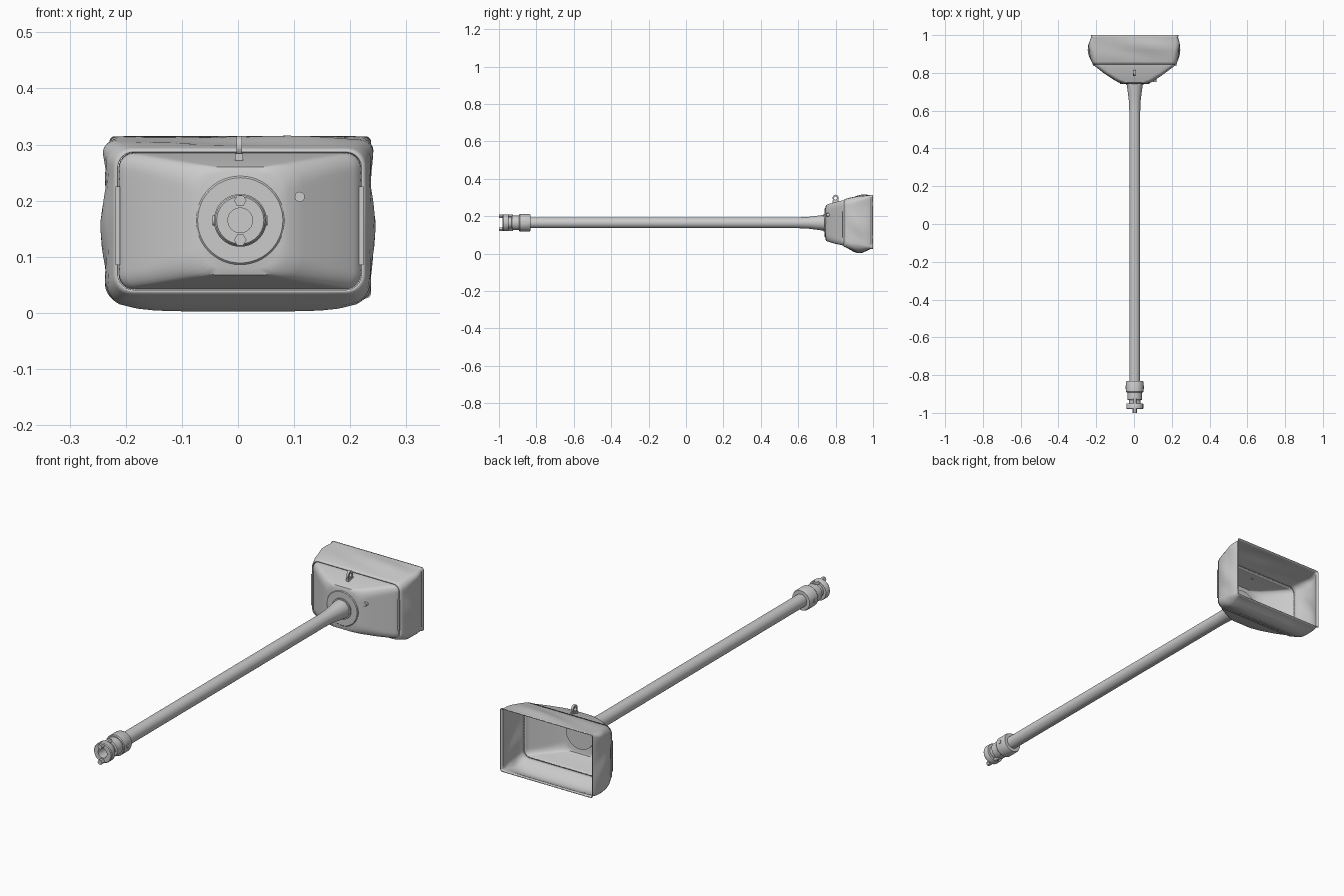
import bpy, bmesh, math
from mathutils import Vector, Matrix

if "Cube" in bpy.data.objects:
    bpy.data.objects.remove(bpy.data.objects["Cube"])

CX, CZ = 0.004, 0.165      # axis of the rod
grey = bpy.data.materials.new("plain grey")
grey.diffuse_color = (0.6, 0.6, 0.6, 1)
grey.use_nodes = True
grey.node_tree.nodes["Principled BSDF"].inputs["Base Color"].default_value = grey.diffuse_color


def finish(name, bm, angle=35, wall=0):
    bmesh.ops.recalc_face_normals(bm, faces=bm.faces)
    me = bpy.data.meshes.new(name)
    bm.to_mesh(me)
    bm.free()
    me.materials.append(grey)
    ob = bpy.data.objects.new(name, me)
    bpy.context.collection.objects.link(ob)
    bpy.ops.object.select_all(action='DESELECT')
    ob.select_set(True)
    bpy.context.view_layer.objects.active = ob
    if wall:
        mod = ob.modifiers.new("wall", 'SOLIDIFY')
        mod.thickness, mod.offset = wall, -1
    bpy.ops.object.shade_smooth_by_angle(angle=math.radians(angle))
    return ob


def skin(bm, loops, closed=False):
    rings = [[bm.verts.new(p) for p in loop] for loop in loops]
    n = len(rings[0])
    pairs = list(zip(rings, rings[1:])) + ([(rings[-1], rings[0])] if closed else [])
    for a, b in pairs:
        for i in range(n):
            bm.faces.new((a[i], a[(i + 1) % n], b[(i + 1) % n], b[i]))
    return rings


def turned(name, profile, x=CX, z=CZ, sides=40, closed=False, angle=35):
    """Revolve (radius, y) pairs about an axis along y."""
    bm = bmesh.new()
    turn = [2 * math.pi * i / sides for i in range(sides)]
    rings = skin(bm, [[(x + r * math.cos(a), y, z + r * math.sin(a)) for a in turn]
                      for r, y in profile], closed)
    if not closed:
        bm.faces.new(rings[0])
        bm.faces.new(rings[-1])
    return finish(name, bm, angle)


def rounded_loop(y, x0, x1, z0, z1, r, side=14, corner=6):
    pts = []
    corners = [(x1 - r, z1 - r), (x0 + r, z1 - r), (x0 + r, z0 + r), (x1 - r, z0 + r)]
    for k, (cx, cz) in enumerate(corners):
        for i in range(corner + 1):
            a = math.pi / 2 * (k + i / corner)
            pts.append(Vector((cx + r * math.cos(a), y, cz + r * math.sin(a))))
        nx, nz = corners[(k + 1) % 4]
        a = math.pi / 2 * (k + 1)
        end = Vector((nx + r * math.cos(a), y, nz + r * math.sin(a)))
        start = pts[-1].copy()
        pts += [start.lerp(end, i / side) for i in range(1, side)]
    return pts


# Rod with flared socket
turned("rod", [(0.029, -0.9), (0.029, 0.6), (0.031, 0.65), (0.036, 0.69),
               (0.04, 0.72), (0.043, 0.75)])

# Coupling: collar, neck, grooved body and end flange with an open bore
turned("coupling", [(0.022, -0.98), (0.042, -0.98), (0.045, -0.976), (0.045, -0.953),
                    (0.043, -0.95), (0.031, -0.95), (0.031, -0.932), (0.039, -0.93),
                    (0.039, -0.892), (0.044, -0.892), (0.047, -0.888), (0.047, -0.84),
                    (0.044, -0.832), (0.029, -0.832), (0.022, -0.9)], closed=True)
for s, label in ((1, "upper"), (-1, "lower")):
    turned(label + "_hex_pin", [(0.011, -1.0), (0.011, -0.925)],
           z=CZ + s * 0.035, sides=6)

# Set screws on both sides of the collar
for s, label in ((1, "right"), (-1, "left")):
    bm = bmesh.new()
    bmesh.ops.create_cone(bm, cap_ends=True, segments=16, radius1=0.009, radius2=0.009,
                          depth=0.012, matrix=Matrix.Translation((CX + s * 0.043, -0.864, CZ))
                          @ Matrix.Rotation(math.pi / 2, 4, 'Y'))
    finish(label + "_set_screw", bm)

# Tapered rigid bell behind the rod
bm = bmesh.new()
loops = [rounded_loop(*s) for s in (
    (0.745, -0.066, 0.074, 0.08, 0.25, 0.04),
    (0.749, -0.082, 0.09, 0.068, 0.26, 0.04),
    (0.765, -0.11, 0.116, 0.062, 0.266, 0.035),
    (0.80, -0.162, 0.166, 0.052, 0.276, 0.03),
    (0.83, -0.2, 0.206, 0.046, 0.283, 0.028),
    (0.84, -0.21, 0.217, 0.043, 0.285, 0.028),
    (0.85, -0.213, 0.22, 0.041, 0.286, 0.028))]
bm.faces.new(skin(bm, loops)[0])
finish("bell", bm, 40, 0.006)

# Loose skirt, open at the rear, with sagging folds
sections = [(0.845, -0.214, 0.22, 0.041, 0.286, 0.028), (0.86, -0.219, 0.225, 0.037, 0.29, 0.028),
            (0.88, -0.227, 0.229, 0.033, 0.294, 0.028), (0.90, -0.23, 0.231, 0.031, 0.297, 0.026),
            (0.92, -0.231, 0.231, 0.03, 0.3, 0.024), (0.94, -0.231, 0.231, 0.029, 0.303, 0.02),
            (0.96, -0.229, 0.232, 0.029, 0.305, 0.016), (0.98, -0.224, 0.23, 0.03, 0.308, 0.012),
            (0.99, -0.22, 0.227, 0.03, 0.309, 0.008), (1.0, -0.226, 0.234, 0.03, 0.311, 0.006)]
loops = []
for sec in sections:
    y, x0, x1, z0, z1, r = sec
    t = (y - 0.845) / 0.155
    bulge = math.sin(math.pi * t) ** 2
    loop = rounded_loop(*sec)
    for p in loop:
        u, v = p.x / 0.23, (p.z - 0.165) / 0.14
        up = max(0, v) ** 3
        down = max(0, -v) ** 3
        p.z -= 0.026 * bulge * down * max(0, 1 - abs(u) ** 6)
        p.z += bulge * up * max(0, 1 - u * u) * (0.007 + 0.007 * math.sin(11 * p.x + 35 * y - 33))
        fold = 0.006 * math.sin(35 * p.z + 30 * y) + 0.004
        p.x += math.copysign(abs(u) ** 5 * bulge * fold, u)
    loops.append(loop)
bm = bmesh.new()
skin(bm, loops)
finish("skirt", bm, 50, 0.004)

# Round mounting plates outside and inside the bell
turned("front_mount_plate", [(0.076, 0.741), (0.079, 0.744), (0.079, 0.75)], sides=48)
turned("rear_mount_plate", [(0.07, 0.75), (0.07, 0.758)], sides=48)
turned("shaft_collar", [(0.047, 0.735), (0.047, 0.745)])
turned("face_bolt", [(0.009, 0.752), (0.009, 0.775)], x=0.11, z=0.207, sides=20)

# Hanging eye on top: a flat ring in the y-z plane on a foot
bm = bmesh.new()
turn = [2 * math.pi * i / 24 for i in range(24)]
skin(bm, [[(CX - 0.002 + x, 0.8 + r * 0.9 * math.cos(a), 0.297 + r * math.sin(a)) for a in turn]
          for r, x in ((0.018, -0.005), (0.018, 0.005), (0.009, 0.005), (0.009, -0.005))], True)
finish("hanging_eye", bm)
bm = bmesh.new()
bmesh.ops.create_cube(bm, size=1, matrix=Matrix.Translation((CX - 0.002, 0.8, 0.278))
                      @ Matrix.Diagonal((0.014, 0.034, 0.012, 1)))
finish("hanging_eye_foot", bm)

# Raised straps where the skirt clips to both sides of the bell
for x, label in ((-0.214, "left"), (0.22, "right")):
    bm = bmesh.new()
    bmesh.ops.create_cube(bm, size=1, matrix=Matrix.Translation((x, 0.843, 0.155))
                          @ Matrix.Diagonal((0.008, 0.012, 0.14, 1)))
    finish(label + "_clip_strap", bm)
